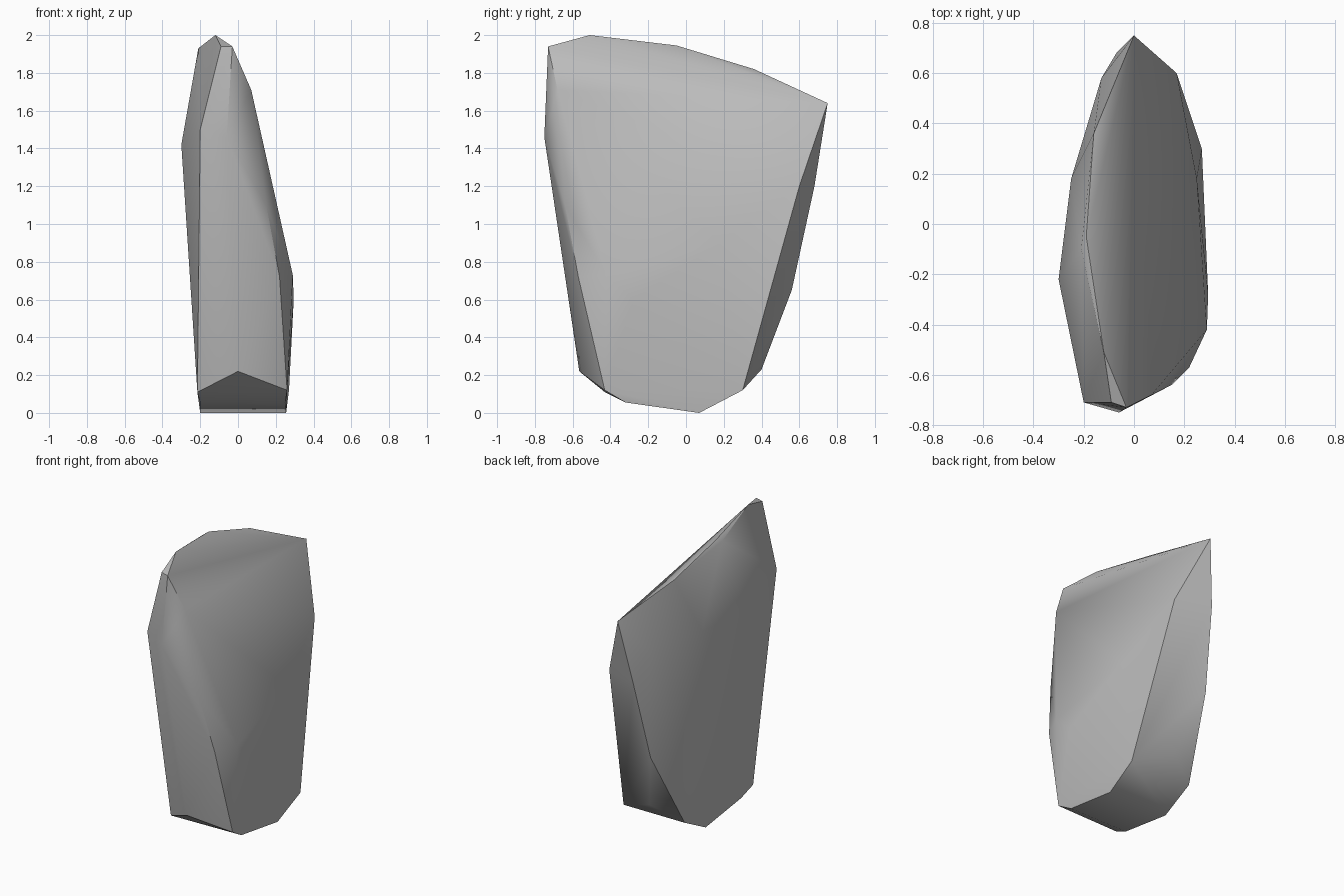
import bpy
import bmesh
import math

# Remove the default cube only
default_cube = bpy.data.objects.get("Cube")
if default_cube:
    bpy.data.objects.remove(default_cube, do_unlink=True)


def make_material(name, color):
    material = bpy.data.materials.new(name)
    material.use_nodes = True
    material.diffuse_color = color
    shader = next(n for n in material.node_tree.nodes if n.type == "BSDF_PRINCIPLED")
    shader.inputs["Base Color"].default_value = color
    shader.inputs["Roughness"].default_value = 0.9
    return material


# Chiselled corners of the boulder, grouped by the facet they outline
corners = {
    "top_ridge": [(0, .75, 1.64), (-.16, .36, 1.82), (-.19, -.05, 1.945),
                  (-.21, -.1, 1.93), (-.12, -.51, 2), (-.03, -.73, 1.94),
                  (-.09, -.71, 1.94)],
    "front_edge": [(-.06, -.75, 1.46), (-.2, -.71, 1.5), (.07, -.68, 1.71),
                   (.15, -.64, 1.1), (.22, -.57, .72), (0, -.565, .22)],
    "left_bulge": [(.29, -.42, .73), (.295, -.28, .6), (.25, .18, .9),
                   (.17, .6, 1.2)],
    "right_bulge": [(-.3, -.22, 1.42), (-.25, .18, 1.42), (-.13, .58, 1.4)],
    "back_edge": [(-.07, .68, 1.2), (-.12, .56, .65), (0, .4, .23)],
    "underside": [(.27, .3, .12), (-.2, .3, .12), (.255, .07, 0), (-.2, .07, 0),
                  (.25, -.32, .055), (-.2, -.32, .055), (.26, -.43, .12),
                  (-.215, -.43, .11)],
}


def make_boulder(name, groups, material):
    """Wrap a tight convex skin around the corner groups."""
    bm = bmesh.new()
    for points in groups.values():
        for point in points:
            bm.verts.new(point)
    hull = bmesh.ops.convex_hull(bm, input=bm.verts[:])
    unused = {item for item in hull["geom_interior"] + hull["geom_unused"]
              if isinstance(item, bmesh.types.BMVert)}
    bmesh.ops.delete(bm, geom=list(unused), context="VERTS")
    bmesh.ops.recalc_face_normals(bm, faces=bm.faces[:])
    mesh = bpy.data.meshes.new(name)
    bm.to_mesh(mesh)
    bm.free()
    mesh.materials.append(material)
    boulder = bpy.data.objects.new(name, mesh)
    bpy.context.collection.objects.link(boulder)
    return boulder


# Single standing boulder with soft facets and crisp main edges
stone_grey = make_material("stone_grey", (.5, .5, .5, 1))
boulder = make_boulder("boulder", corners, stone_grey)
bpy.ops.object.select_all(action="DESELECT")
boulder.select_set(True)
bpy.context.view_layer.objects.active = boulder
bpy.ops.object.shade_smooth_by_angle(angle=math.radians(40))
